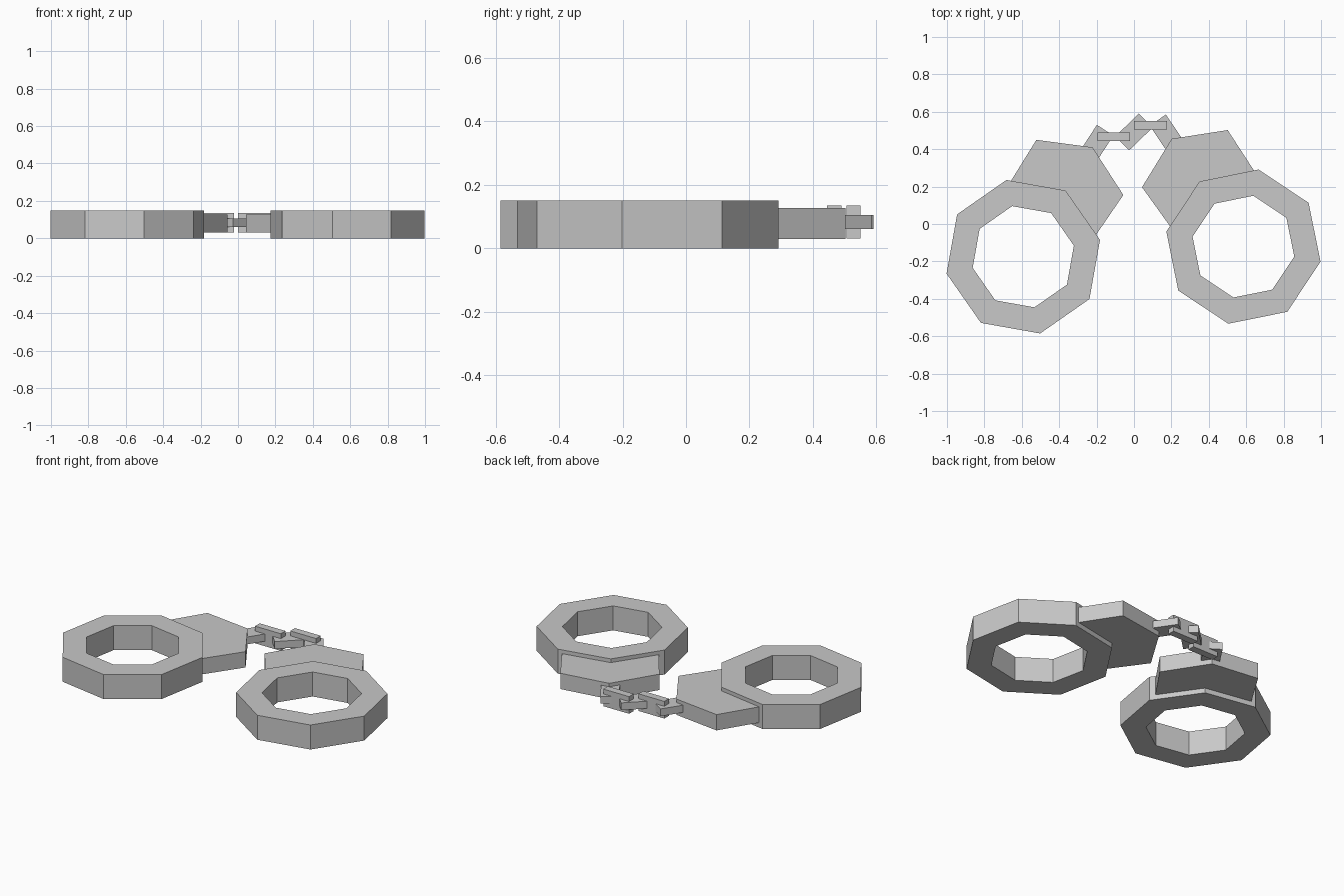
import bpy, bmesh
from math import cos, sin, radians, pi
from mathutils import Matrix, Vector

cube = bpy.data.objects.get("Cube")
if cube:
    bpy.data.objects.remove(cube)

steel = bpy.data.materials.new("steel_grey")
steel.use_nodes = True
grey = (0.58, 0.58, 0.58, 1)
steel.diffuse_color = grey
steel.node_tree.nodes["Principled BSDF"].inputs["Base Color"].default_value = grey


def finish(name, bm):
    """Turn a bmesh into a flat shaded steel object."""
    bmesh.ops.recalc_face_normals(bm, faces=bm.faces)
    mesh = bpy.data.meshes.new(name)
    bm.to_mesh(mesh)
    bm.free()
    mesh.materials.append(steel)
    obj = bpy.data.objects.new(name, mesh)
    bpy.context.collection.objects.link(obj)
    return obj


def octagon(bm, radius, z, matrix):
    return [bm.verts.new(matrix @ Vector((radius * cos(i * pi / 4), radius * sin(i * pi / 4), z)))
            for i in range(8)]


def cuff_ring(name, matrix):
    """Octagonal band with a rectangular section."""
    bm = bmesh.new()
    loops = [octagon(bm, r, z, matrix)
             for r, z in ((0.42, 0), (0.42, 0.15), (0.277, 0.15), (0.277, 0))]
    for k in range(4):
        a, b = loops[k], loops[(k + 1) % 4]
        for i in range(8):
            j = (i + 1) % 8
            bm.faces.new((a[i], a[j], b[j], b[i]))
    finish(name, bm)


def lock_housing(name, matrix):
    """Thinner plate whose inner end is buried in the band."""
    outline = [(0.07, 0.625), (0.37, 0.585), (0.535, 0.33),
               (0.35, 0.06), (0.186, 0.29), (-0.10, 0.35)]
    bm = bmesh.new()
    base = bm.faces.new([bm.verts.new(matrix @ Vector((x, y, 0.03))) for x, y in outline])
    top = bmesh.ops.extrude_face_region(bm, geom=[base], use_keep_orig=True)["geom"]
    bmesh.ops.translate(bm, vec=(0, 0, 0.097),
                        verts=[v for v in top if isinstance(v, bmesh.types.BMVert)])
    finish(name, bm)


def chain_link(name, x, y, angle, upright):
    """Solid bar, lying flat or standing on edge."""
    size = (0.175, 0.045, 0.105) if upright else (0.175, 0.105, 0.045)
    bm = bmesh.new()
    bmesh.ops.create_cube(bm, size=1, matrix=Matrix.Translation((x, y, 0.083))
                          @ Matrix.Rotation(radians(angle), 4, 'Z')
                          @ Matrix.Diagonal((*size, 1)))
    finish(name, bm)


# Two mirrored cuffs, one turned slightly further than the other
for side, x, y, mirror, turn in (("right", -0.592, -0.175, 1, 0),
                                 ("left", 0.585, -0.121, -1, -1.3)):
    place = (Matrix.Translation((x, y, 0)) @ Matrix.Diagonal((mirror, 1, 1, 1))
             @ Matrix.Rotation(radians(turn), 4, 'Z'))
    cuff_ring(side + "_cuff_ring", place @ Matrix.Rotation(radians(12.4), 4, 'Z'))
    lock_housing(side + "_lock_housing", place)

# Chain of alternating flat and upright links
chain_link("right_end_link", -0.202, 0.428, 57, False)
chain_link("right_upright_link", -0.108, 0.467, 0, True)
chain_link("middle_link", 0, 0.492, 44, False)
chain_link("left_upright_link", 0.088, 0.528, 0, True)
chain_link("left_end_link", 0.176, 0.483, -56, False)
